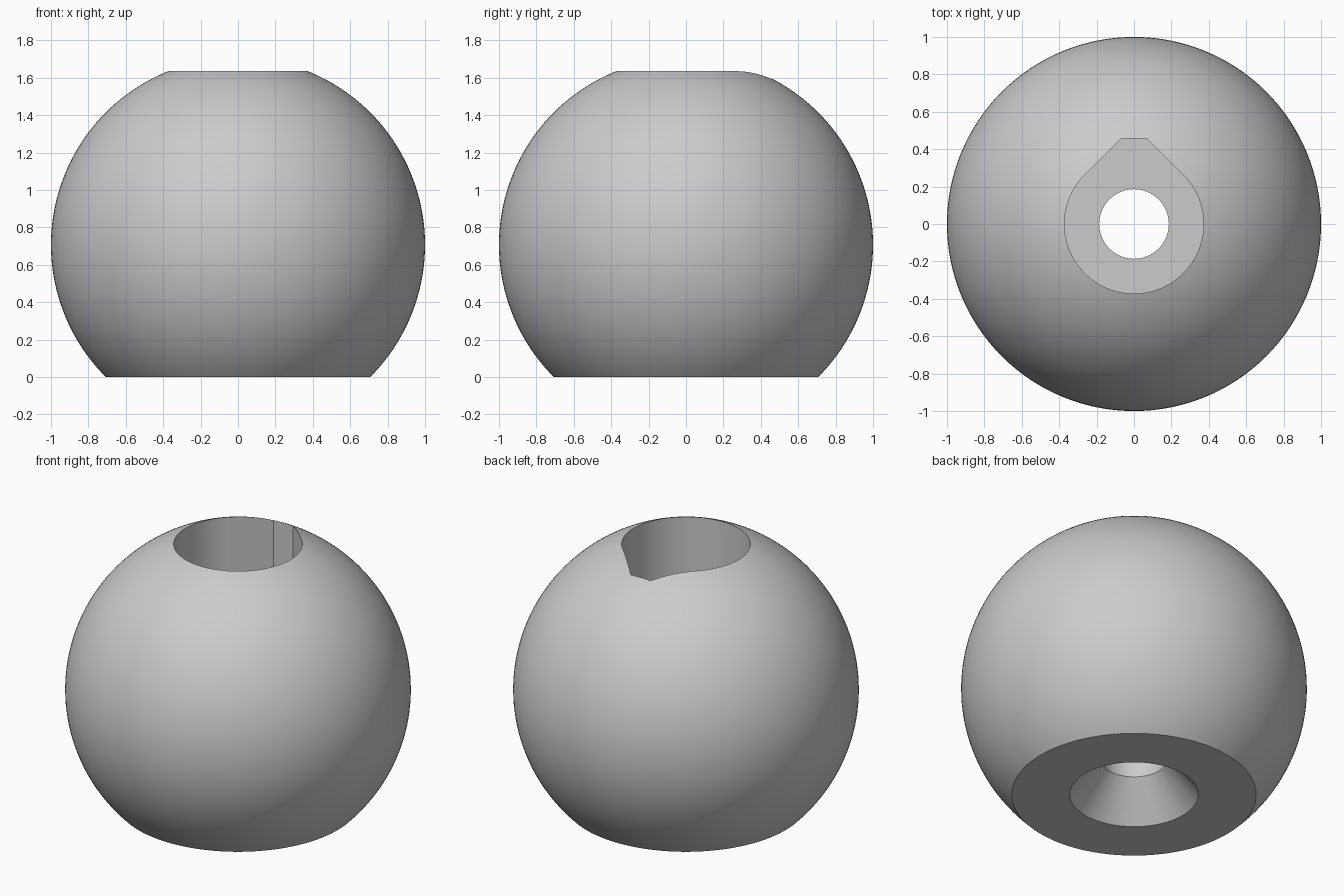
import bpy, bmesh, math
from mathutils import Matrix, Vector

if "Cube" in bpy.data.objects:
    bpy.data.objects.remove(bpy.data.objects["Cube"], do_unlink=True)

CENTRE = math.sqrt(0.5)     # height of the ball's middle above its flat base
POCKET_R, BORE_R = 0.372, 0.186
POCKET_FLOOR = 0.7
SINK_DEPTH = 0.225

grey = bpy.data.materials.new("plain grey")
grey.use_nodes = True
colour = (0.6, 0.6, 0.6, 1)
grey.diffuse_color = colour
grey.node_tree.nodes["Principled BSDF"].inputs["Base Color"].default_value = colour


def make_object(name, bm):
    mesh = bpy.data.meshes.new(name)
    bmesh.ops.recalc_face_normals(bm, faces=bm.faces)
    bm.to_mesh(mesh)
    bm.free()
    mesh.materials.append(grey)
    obj = bpy.data.objects.new(name, mesh)
    bpy.context.collection.objects.link(obj)
    return obj


def cone(name, r_low, r_high, z_low, z_high):
    bm = bmesh.new()
    bmesh.ops.create_cone(bm, cap_ends=True, segments=96, radius1=r_low, radius2=r_high,
                          depth=z_high - z_low,
                          matrix=Matrix.Translation((0, 0, (z_low + z_high) / 2)))
    return make_object(name, bm)


# Ball with a flat base
bm = bmesh.new()
bmesh.ops.create_uvsphere(bm, u_segments=128, v_segments=80, radius=1,
                          matrix=Matrix.Translation((0, 0, CENTRE)))
bmesh.ops.bisect_plane(bm, geom=bm.verts[:] + bm.edges[:] + bm.faces[:],
                       plane_co=(0, 0, 0), plane_no=(0, 0, 1), clear_inner=True)
bmesh.ops.holes_fill(bm, edges=[e for e in bm.edges if e.is_boundary], sides=0)
ball = make_object("ball_knob", bm)

# Teardrop pocket: round at the front, 45 degree sides to a blunt tip at the back
tip_y = 0.457
tip_x = POCKET_R * math.sqrt(2) - tip_y
steps = 72
angles = [math.radians(135 + 270 * i / steps) for i in range(steps + 1)]
outline = [Vector((POCKET_R * math.cos(a), POCKET_R * math.sin(a), POCKET_FLOOR)) for a in angles]
outline += [Vector((tip_x, tip_y, POCKET_FLOOR)), Vector((-tip_x, tip_y, POCKET_FLOOR))]
bm = bmesh.new()
face = bm.faces.new([bm.verts.new(p) for p in outline])
top = bmesh.ops.extrude_face_region(bm, geom=[face])["geom"]
bmesh.ops.translate(bm, vec=(0, 0, 2), verts=[v for v in top if isinstance(v, bmesh.types.BMVert)])
pocket = make_object("pocket_cutter", bm)

# Through bore and the countersink under the base
bore = cone("bore_cutter", BORE_R, BORE_R, -0.5, 2)
slope = (POCKET_R - BORE_R) / SINK_DEPTH
overlap = 0.1
sink = cone("countersink_cutter", POCKET_R + slope * overlap, BORE_R, -overlap, SINK_DEPTH)

# Cut the pocket, bore and countersink out of the ball
bpy.context.view_layer.objects.active = ball
ball.select_set(True)
for cutter in (pocket, bore, sink):
    mod = ball.modifiers.new(cutter.name, 'BOOLEAN')
    mod.operation, mod.solver, mod.object = 'DIFFERENCE', 'EXACT', cutter
    bpy.ops.object.modifier_apply(modifier=mod.name)
    bpy.data.objects.remove(cutter, do_unlink=True)

bpy.ops.object.shade_smooth_by_angle(angle=math.radians(25))
